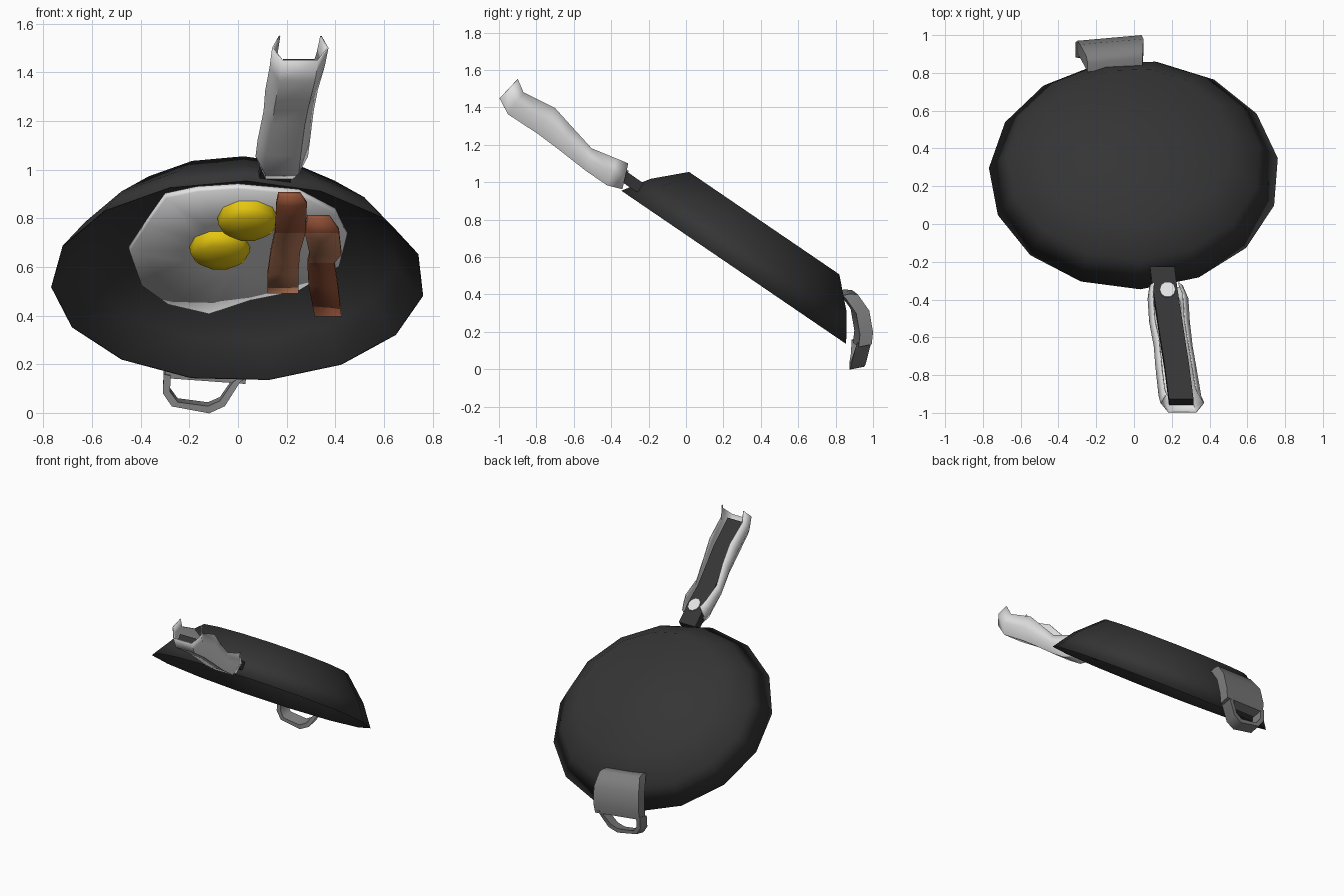
import bpy, bmesh, math
from mathutils import Vector

if "Cube" in bpy.data.objects:
    bpy.data.objects.remove(bpy.data.objects["Cube"])


def material(name, rgb):
    m = bpy.data.materials.new(name)
    m.diffuse_color = (*rgb, 1)
    m.use_nodes = True
    m.node_tree.nodes["Principled BSDF"].inputs["Base Color"].default_value = m.diffuse_color
    return m


BLACK = material("cast black", (0.035, 0.035, 0.036))
LIGHT = material("light grey handle", (0.76, 0.76, 0.76))
STEEL = material("mid grey metal", (0.21, 0.21, 0.21))
WHITE = material("egg white", (0.80, 0.80, 0.80))
YELLOW = material("yolk yellow", (0.83, 0.60, 0.005))
MEAT = material("bacon red brown", (0.32, 0.09, 0.04))
FAT = material("bacon light brown", (0.47, 0.19, 0.10))

# Tilted pan frame: u across, v up along the rim plane, n from opening to base
ORIGIN = Vector((0, 0.255, 0.545))
V = Vector((0, -0.826, 0.563))
N = Vector((0, 0.563, 0.826))


def pan(u, v, n):
    return ORIGIN + Vector((u, 0, 0)) + V * v + N * n


def loft(name, sections, mats, cyclic=True, caps=True, rule=None, angle=60):
    """Skin a list of equal-length point sections."""
    bm = bmesh.new()
    rows = [[bm.verts.new(p) for p in s] for s in sections]
    count = len(rows[0])
    for i in range(len(rows) - 1):
        for j in range(count if cyclic else count - 1):
            k = (j + 1) % count
            f = bm.faces.new((rows[i][j], rows[i][k], rows[i + 1][k], rows[i + 1][j]))
            if rule:
                f.material_index = rule(i, j)
    if caps:
        for row, i in ((rows[0], 0), (rows[-1], len(rows) - 2)):
            f = bm.faces.new(row)
            if rule:
                f.material_index = rule(i, 0)
    bmesh.ops.recalc_face_normals(bm, faces=bm.faces)
    mesh = bpy.data.meshes.new(name)
    bm.to_mesh(mesh)
    bm.free()
    for m in mats:
        mesh.materials.append(m)
    ob = bpy.data.objects.new(name, mesh)
    bpy.context.collection.objects.link(ob)
    bpy.ops.object.select_all(action='DESELECT')
    ob.select_set(True)
    bpy.context.view_layer.objects.active = ob
    bpy.ops.object.shade_smooth_by_angle(angle=math.radians(angle))
    return ob


# Pan body: 15-sided, outer wall, thin rim, inner wall and floor
def ring(r, n):
    pts = []
    for i in range(15):
        a = math.radians(87.5 + 24 * i)
        pts.append(pan(1.05 * r * math.cos(a), r * math.sin(a) - 0.005, n))
    return pts


loft("pan_body", [ring(r, n) for r, n in (
    (0.49, 0.287), (0.64, 0.14), (0.733, 0.0),
    (0.728, 0.001), (0.625, 0.13), (0.48, 0.268))], [BLACK], angle=180)

# Fried egg white: flat patch with a wavy outline and soft edge
outline = [(-.45, -.04), (-.40, -.29), (-.29, -.43), (-.12, -.50), (.05, -.40),
           (.25, -.33), (.42, -.15), (.45, .06), (.40, .24), (.25, .38),
           (0, .42), (-.17, .40), (-.30, .35), (-.38, .15)]
loft("egg_white", [[pan(u * s, v * s, n) for u, v in outline] for s, n in (
    (1, 0.195), (0.99, 0.17), (0.4, 0.16))], [WHITE], angle=180)

# Two yolks: flattened domes
for k, (u, v) in enumerate(((-0.075, 0.01), (0.04, 0.22))):
    loft("yolk_%d" % (k + 1), [
        [pan(u + 0.125 * r * math.cos(i * math.pi / 5),
             v + 0.12 * r * math.sin(i * math.pi / 5), n) for i in range(10)]
        for r, n in ((1, 0.17), (0.97, 0.13), (0.75, 0.105), (0.3, 0.09))], [YELLOW])


# Two wavy bacon strips with rounded tips
def bacon(name, path, rule):
    sections = []
    for u, v, n, half in path:
        sections.append([pan(u - half, v, n), pan(u + half, v, n),
                         pan(u + half, v, n + 0.022), pan(u - half, v, n + 0.022)])
    loft(name, sections, [MEAT, FAT], rule=rule, angle=180)


bacon("bacon_strip_1", [(.21, .43, .125, .045), (.22, .38, .11, .063), (.215, .20, .10, .063),
                        (.195, .02, .125, .06), (.185, -.12, .11, .063), (.185, -.28, .125, .063)],
      lambda i, j: 1 if i >= 2 else 0)
bacon("bacon_strip_2", [(.33, .27, .12, .045), (.345, .20, .10, .07), (.36, .05, .09, .065),
                        (.34, -.05, .12, .055), (.35, -.22, .125, .06), (.37, -.44, .12, .055)],
      lambda i, j: 1 if i in (1, 2) else 0)

# Long handle: open channel along a bent spine
# (centre x, half width, lower y, lower z, upper y, upper z)
stations = [(.170, .085, -.34, .965, -.31, 1.10), (.180, .105, -.42, .985, -.37, 1.125),
            (.188, .105, -.53, 1.06, -.505, 1.18), (.208, .100, -.69, 1.185, -.61, 1.295),
            (.220, .105, -.79, 1.26, -.70, 1.395), (.243, .110, -.95, 1.365, -.87, 1.48),
            (.256, .113, -.995, 1.45, -.90, 1.55)]
section = [(-0.75, 1.0), (-1.0, 0.5), (-0.65, 0.0), (0.65, 0.0), (1.0, 0.5), (0.75, 1.0)]
handle = loft("handle_grip", [
    [(cx + hw * w, ly + (uy - ly) * h, lz + (uz - lz) * h) for w, h in section]
    for cx, hw, ly, lz, uy, uz in stations], [LIGHT], cyclic=False, caps=False)
thick = handle.modifiers.new("thickness", 'SOLIDIFY')
thick.thickness = 0.006
thick.offset = 0

# Dark tang running from the pan into the handle
spine = [(.15, -.245, .965), (.155, -.29, .995), (.165, -.36, 1.045), (.188, -.51, 1.115),
         (.208, -.645, 1.22), (.225, -.75, 1.305), (.25, -.945, 1.425)]
loft("handle_tang", [[Vector((x + sx * 0.065, y, z)) + N * sn
                      for sx, sn in ((-1, -.025), (1, -.025), (1, .035), (-1, .035))]
                     for x, y, z in spine], [BLACK], angle=30)

# Light spot showing through the tang
spot = Vector((.178, -.37, 1.05)) + N * 0.036
loft("tang_hole", [[spot + Vector((0.042 * math.cos(a), 0, 0)) + V * (0.05 * math.sin(a)) + N * h
                    for a in [i * math.pi / 5 for i in range(10)]]
                   for h in (0, 0.008)], [LIGHT])

# Helper loop: thick bracket curving off the back wall, slightly turned
plate = [(-.10, .145, .865, .415), (-.103, .15, .905, .41), (-.118, .168, .965, .325),
         (-.13, .17, .985, .21), (-.135, .165, .978, .145)]
rows = []
for cx, hw, y, z in plate:
    t = min(0.07, y - 0.82)
    rows.append([(cx + sx * hw, y - d + sx * 0.015, z - sx * 0.012 - d * 0.2)
                 for sx, d in ((-1, 0), (1, 0), (1, t), (-1, t))])
loft("loop_bracket", rows, [STEEL], angle=60)

# Helper loop: flat strap ring below the bracket
centre = Vector((-.14, 0, .13))
strap = [(-.297, .925, .165), (-.30, .922, .09), (-.265, .915, .04), (-.12, .915, .015),
         (-.06, .925, .042), (.0, .95, .135), (.02, .955, .15)]
rows = []
for x, y, z in strap:
    inward = (centre - Vector((x, 0, z))).normalized() * 0.03
    p = Vector((x, y, z)) - inward * 0.3
    d = Vector((0, 0.04, 0.008))
    rows.append([p - d, p + d, p + d + inward, p - d + inward])
loft("loop_ring", rows, [STEEL], angle=60)
